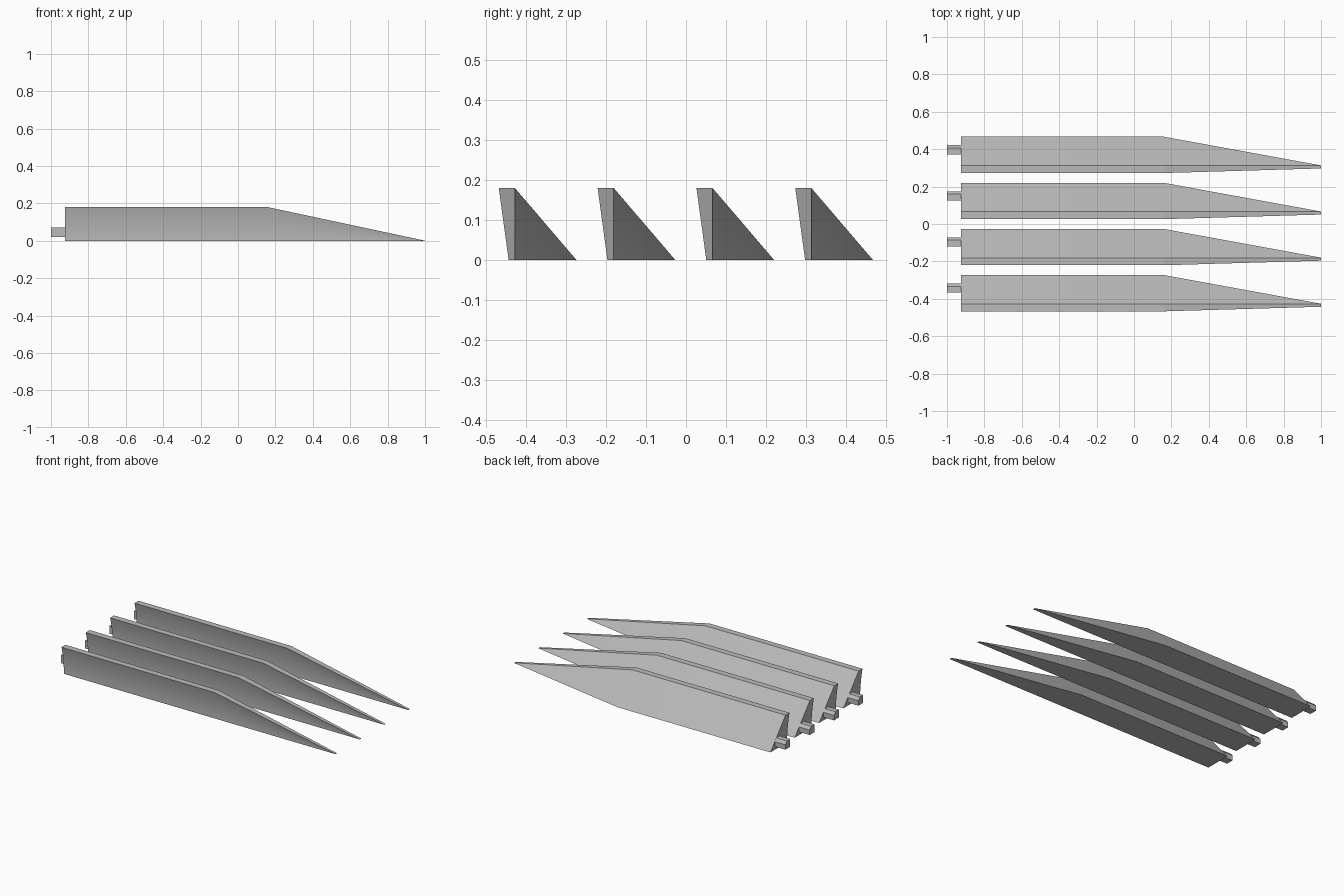
import bpy, bmesh

if "Cube" in bpy.data.objects:
    bpy.data.objects.remove(bpy.data.objects["Cube"])

STEEL = bpy.data.materials.new("plain grey")
STEEL.diffuse_color = (0.5, 0.5, 0.5, 1)
STEEL.use_nodes = True
STEEL.node_tree.nodes["Principled BSDF"].inputs["Base Color"].default_value = STEEL.diffuse_color

X_ROOT, X_KNEE, X_TIP = -0.925, 0.16, 1.0
HEIGHT, SPACING, FIRST = 0.18, 0.2465, -0.427
ARC = 10


def section(scale):
    """Blade cross-section (y, z) relative to its top back edge."""
    h = HEIGHT * scale
    pts = []
    for i in range(ARC + 1):                      # hollow front face
        z = h * i / ARC
        pts.append((-0.0155 - 0.0245 * (z / HEIGHT) ** 2, z))
    return pts + [(0, h), (0.154 * scale, 0)]     # top land, sloping back


def loft(name, y, rings):
    """Skin a row of (x, outline) rings and cap both ends."""
    bm = bmesh.new()
    loops = [[bm.verts.new((x, y + py, pz)) for py, pz in pts] for x, pts in rings]
    n = len(loops[0])
    for a, b in zip(loops, loops[1:]):
        for i in range(n):
            j = (i + 1) % n
            bm.faces.new((a[i], a[j], b[j], b[i]))
    bm.faces.new(loops[0])
    bm.faces.new(loops[-1])
    bmesh.ops.remove_doubles(bm, verts=bm.verts, dist=1e-5)
    bmesh.ops.recalc_face_normals(bm, faces=bm.faces)
    me = bpy.data.meshes.new(name)
    bm.to_mesh(me)
    bm.free()
    ob = bpy.data.objects.new(name, me)
    bpy.context.collection.objects.link(ob)
    me.materials.append(STEEL)
    bpy.ops.object.select_all(action='DESELECT')
    ob.select_set(True)
    bpy.context.view_layer.objects.active = ob
    bpy.ops.object.shade_smooth_by_angle(angle=0.15)
    return ob


# Small mounting peg, one corner trimmed flush with the sloping back
PEG = [(0.06, 0.02), (0.109, 0.02), (0.109, 0.052), (0.094, 0.07), (0.06, 0.07)]

for k in range(4):
    y = FIRST + SPACING * k
    loft(f"blade_{k + 1}", y, [(X_ROOT, section(1)), (X_KNEE, section(1)),
                               (X_TIP, section(0.004))])
    loft(f"peg_{k + 1}", y, [(-1.0, PEG), (X_ROOT + 0.01, PEG)])
